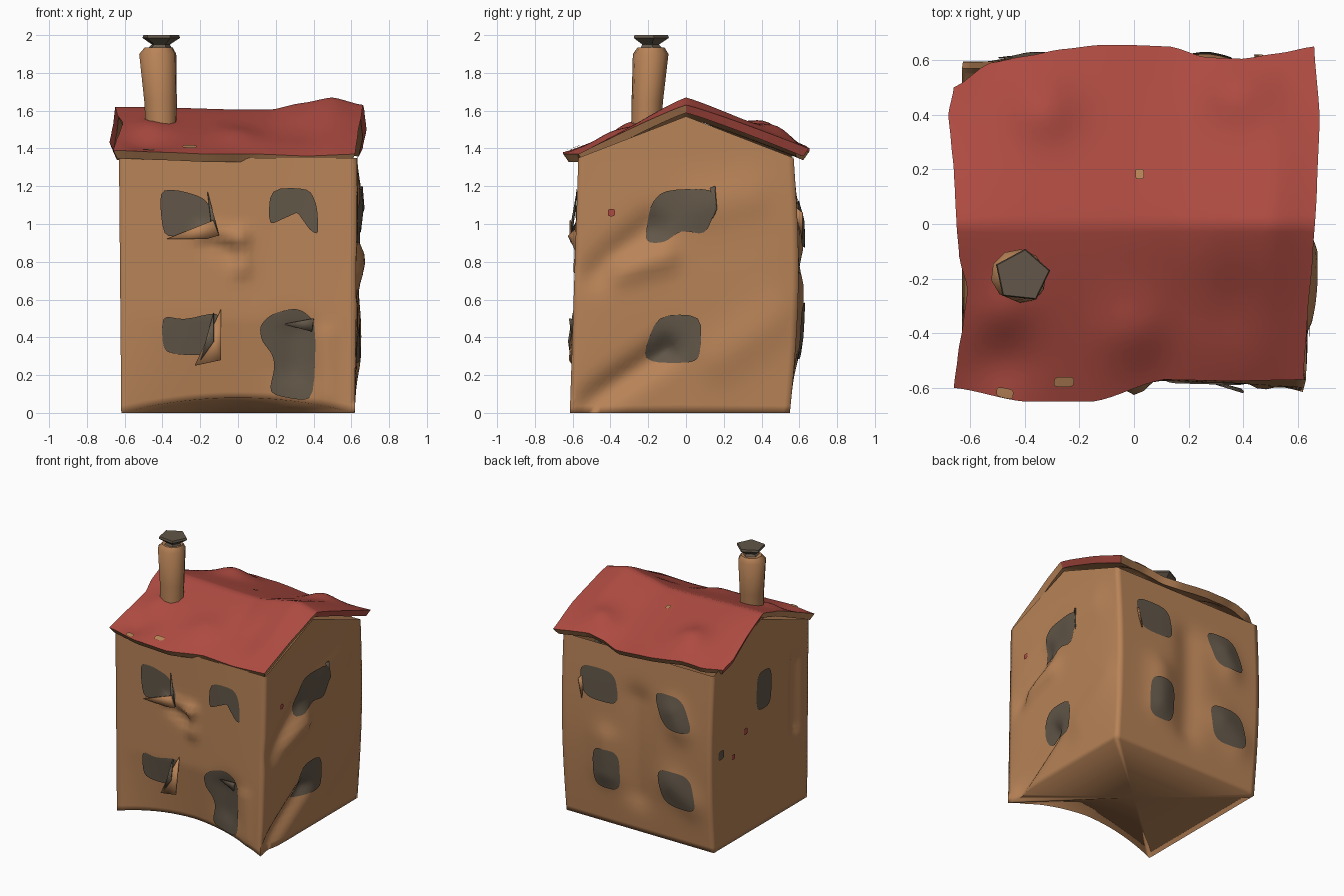
import bpy, bmesh, math
from mathutils import Vector

old = bpy.data.objects.get("Cube")
if old:
    bpy.data.objects.remove(old, do_unlink=True)


def material(name, rgb):
    m = bpy.data.materials.new(name)
    m.use_nodes = True
    m.diffuse_color = (*rgb, 1)
    m.node_tree.nodes["Principled BSDF"].inputs["Base Color"].default_value = (*rgb, 1)
    return m


TAN = material("tan_clay", (0.48, 0.228, 0.096))
RED = material("red_tile", (0.42, 0.07, 0.053))
GREY = material("dark_grey", (0.122, 0.094, 0.065))


def finish(name, bm, mats, angle=50):
    bmesh.ops.remove_doubles(bm, verts=bm.verts, dist=0.0005)
    bmesh.ops.recalc_face_normals(bm, faces=bm.faces)
    me = bpy.data.meshes.new(name)
    bm.to_mesh(me)
    bm.free()
    for m in mats:
        me.materials.append(m)
    ob = bpy.data.objects.new(name, me)
    bpy.context.collection.objects.link(ob)
    bpy.ops.object.select_all(action='DESELECT')
    bpy.context.view_layer.objects.active = ob
    ob.select_set(True)
    bpy.ops.object.shade_smooth_by_angle(angle=math.radians(angle))
    return ob


def blend(values, t):
    """Smoothly read a value along a list, t in -1..1."""
    f = min(max((t + 1) / 2, 0), 1) * (len(values) - 1)
    i = min(int(f), len(values) - 2)
    k = f - i
    k = (k + k * k * (3 - 2 * k)) / 2
    return values[i] * (1 - k) + values[i + 1] * k


def grid(bm, func, nu, nv, mat=0):
    vs = [[bm.verts.new(func(-1 + 2 * i / nu, -1 + 2 * j / nv)) for j in range(nv + 1)]
          for i in range(nu + 1)]
    for i in range(nu):
        for j in range(nv):
            f = bm.faces.new((vs[i][j], vs[i + 1][j], vs[i + 1][j + 1], vs[i][j + 1]))
            f.material_index = mat
    return vs


# Walls: slightly bulging planes with folds (u0, z0, u1, z1, radius, depth)
EAVE = 1.35
FOLDS = {
    "front": [(-.18, .96, .01, .93, .04, .03), (.01, .93, .02, .76, .04, .03),
              (-.14, .9, -.03, .84, .05, -.03), (.46, .05, .45, .4, .05, .025),
              (.3, .2, .3, .4, .1, -.03)],
    "right": [(-.5, .74, -.2, .98, .08, -.045), (-.35, .76, -.12, .82, .07, .035),
              (-.5, .06, -.1, .33, .07, -.06), (.2, .3, .5, .5, .12, .02),
              (.1, 1.1, .35, 1.15, .12, .02)],
    "back": [(.25, .65, .25, .4, .1, .03), (-.3, .45, -.45, .35, .12, .03),
             (0, .3, 0, 1, .1, -.03), (-.3, 1, -.35, .9, .1, .03)],
    "left": [(-.45, .6, -.45, 1.1, .06, -.04)],
}


def wall_point(side, u, z, off=0.0):
    fade = max(0, 1 - (u / .6) ** 6)
    d = off
    for u0, z0, u1, z1, r, depth in FOLDS[side]:
        a, b, p = Vector((u0, z0)), Vector((u1, z1)), Vector((u, z))
        k = min(max((p - a).dot(b - a) / (b - a).length_squared, 0), 1)
        d += depth * fade * math.exp(-((p - a - (b - a) * k).length / r) ** 2)
    h = min(z / EAVE, 1)
    belly = math.sin(math.pi * h)
    if side in ("front", "back"):
        x = u * (1.03 + .02 * h)
        if side == "back":
            return Vector((x, .55 + .02 * h + .035 * belly + d, z))
        low = max(0, 1 - z / .5) * (1 - (u / .6) ** 2)
        y = -.57 - .045 * (1 - h) * max(u / .6, 0)
        return Vector((x, y + .06 * low - d, z + .08 * low))
    # side walls meet the front and back walls at the corners
    right = side == "right"
    f = -.57 - (.045 * (1 - h) if right else 0)
    b = .55 + .02 * h + .035 * belly
    y = f + (b - f) * (u + .6) / 1.2
    x = .6 * (1.03 + .02 * h) + d
    return Vector((x + fade * .015 * belly, y, z)) if right else Vector((-x, y, z))


def wall_grid(side):
    gable = side in ("left", "right")

    def func(a, b):
        u = .6 * a
        top = EAVE + (.22 * (1 - abs(a)) if gable else 0)
        return wall_point(side, u, (b + 1) / 2 * top)
    return func


bm = bmesh.new()
loops = {s: [col[0] for col in grid(bm, wall_grid(s), 36, 36)] for s in FOLDS}
rim = loops["front"] + loops["right"][1:] + loops["back"][-2::-1] + loops["left"][-2:0:-1]
centre = bm.verts.new((0, 0, 0))
for p, q in zip(rim, rim[1:] + rim[:1]):
    bm.faces.new((p, q, centre))
finish("house_walls", bm, [TAN], 110)

# Roof: sagging gable sheet with a tan fascia and soffit
BUMPS = [(-.33, .43, .12, .06), (.38, .5, .12, .06), (-.5, -.52, .13, -.04),
         (-.48, -.32, .1, .03), (.35, -.3, .15, -.02), (0, -.4, .12, .03)]


def roof_point(s, t, off=0.0):
    front = blend([-.6, -.65, -.65, -.57, -.575, -.57], s)
    back = blend([.5, .59, .615, .64, .655, .655, .65, .61, .605, .625, .65], s)
    x0 = blend([-.66, -.645, -.625, -.61, -.64, -.65, -.655, -.66, -.67, -.68, -.66], t)
    x1 = blend([.62, .635, .655, .67, .68, .66], t)
    x = x0 + (x1 - x0) * (s + 1) / 2
    y = -front * t if t < 0 else back * t
    ridge = blend([1.62, 1.62, 1.615, 1.61, 1.605, 1.605, 1.64, 1.67, 1.63], s)
    eave = blend([1.39, 1.38, 1.37, 1.37, 1.36, 1.37] if t < 0
                 else [1.38, 1.42, 1.4, 1.38, 1.42, 1.4], s)
    z = eave + (ridge - eave) * (1 - abs(t) ** 1.1)
    inner = (1 - t ** 8) * (1 - s ** 8)
    for bx, by, r, h in BUMPS:
        z += inner * h * math.exp(-((x - bx) ** 2 + (y - by) ** 2) / r ** 2)
    return Vector((x, y, z + off))


def soffit_point(s, t):
    p = roof_point(s, t)
    return Vector((p.x * .97, p.y * .955, p.z - .042))


bm = bmesh.new()
N = 40
top = grid(bm, roof_point, N, N, 0)
under = grid(bm, soffit_point, N, N, 1)


def border(vs):
    return ([vs[i][0] for i in range(N)] + [vs[N][j] for j in range(N)]
            + [vs[i][N] for i in range(N, 0, -1)] + [vs[0][j] for j in range(N, 0, -1)])


# the red runs over the rear half of both gable edges
a, b = border(top), border(under)
for i in range(len(a)):
    k = (i + 1) % len(a)
    red = 1.5 * N <= i < 2 * N or 3 * N <= i < 3.5 * N
    bm.faces.new((a[i], a[k], b[k], b[i])).material_index = 0 if red else 1
finish("roof", bm, [RED, TAN], 40)


# Painted openings and spots: thin patches that follow a surface
def patch(name, surface, pts, mat):
    bm = bmesh.new()
    outline = []
    for i, p in enumerate(pts):
        q = Vector(pts[(i + 1) % len(pts)])
        outline += [Vector(p).lerp(q, k / 4) for k in range(4)]
    n = len(outline)
    # soften the corners
    for _ in range(2):
        outline = [(outline[i - 1] + outline[i] * 2 + outline[(i + 1) % n]) / 4 for i in range(n)]
    mid = sum(outline, Vector((0, 0))) / n
    prev = None
    for step in range(7):
        ring = [bm.verts.new(surface(*mid.lerp(p, max(step, .05) / 6), .008)) for p in outline]
        if prev is None:
            bm.faces.new(ring)
        else:
            for i in range(n):
                bm.faces.new((prev[i], prev[(i + 1) % n], ring[(i + 1) % n], ring[i]))
        prev = ring
    finish(name, bm, [mat])


def on_wall(side):
    return lambda u, z, off: wall_point(side, u, z, off)


def blob(u, z, w, h, skew=0.0, n=8):
    """Rounded, slightly skewed four-sided outline."""
    pts = []
    for i in range(n):
        c, s = math.cos(math.tau * (i + .5) / n), math.sin(math.tau * (i + .5) / n)
        c, s = (math.copysign(abs(v) ** .5, v) for v in (c, s))
        pts.append((u + w / 2 * c + skew * s, z + h / 2 * s))
    return pts


patch("front_upper_window_a", on_wall("front"),
      [(-.4, 1.18), (-.3, 1.18), (-.17, 1.14), (-.12, 1.05), (-.1, .94), (-.28, .94), (-.38, .93)], GREY)
patch("front_upper_window_b", on_wall("front"),
      [(.16, 1.19), (.36, 1.19), (.4, 1.1), (.41, .94), (.36, .97), (.31, 1.06), (.25, 1.06), (.155, .98)], GREY)
patch("front_lower_window", on_wall("front"),
      [(-.39, .52), (-.28, .49), (-.09, .54), (-.1, .4), (-.16, .27), (-.3, .28), (-.385, .31)], GREY)
patch("front_door", on_wall("front"),
      [(.11, .45), (.16, .52), (.3, .56), (.4, .49), (.39, .03), (.3, .01), (.155, .03), (.19, .2),
       (.175, .28), (.12, .36)], GREY)
patch("right_upper_window", on_wall("right"),
      [(-.2, 1.1), (-.13, 1.18), (.15, 1.19), (.16, 1.08), (.1, .94), (-.03, .97), (-.12, .9), (-.23, .9)], GREY)
patch("right_lower_window", on_wall("right"),
      [(-.15, .52), (.09, .52), (.09, .3), (.05, .265), (-.15, .265), (-.22, .3)], GREY)
patch("left_window", on_wall("left"), blob(-.04, 1.03, .19, .3), GREY)
for i, args in enumerate([(.3, 1.05, .3, .25, .02), (-.3, 1.0, .25, .26, .05),
                          (.24, .43, .22, .32, 0), (-.33, .42, .29, .28, .03)]):
    patch(f"back_window_{i}", on_wall("back"), blob(*args), GREY)
for i, (side, u, z, w, m) in enumerate([("left", .18, .79, .05, RED), ("left", .33, .65, .04, RED),
                                        ("left", .48, .72, .07, GREY), ("right", -.41, 1.06, .04, RED)]):
    patch(f"wall_spot_{i}", on_wall(side), blob(u, z, w, w), m)
for i, (s, t, w) in enumerate([(.02, .28, .05), (-.38, -.89, .12), (-.71, -.97, .1)]):
    patch(f"roof_spot_{i}", roof_point, blob(s, t, w, .06), TAN)


# Crumpled flaps hanging off some openings
def flap(name, pts, mat):
    bm = bmesh.new()
    bm.faces.new([bm.verts.new(p) for p in pts])
    ob = finish(name, bm, [mat])
    ob.modifiers.new("thickness", 'SOLIDIFY').thickness = .008


flap("upper_sill_flap", [(-.38, -.58, .92), (-.13, -.61, 1.02), (-.1, -.61, .94), (-.17, -.6, .92)], TAN)
flap("upper_side_flap", [(-.16, -.58, 1.17), (-.1, -.61, .94), (-.14, -.61, 1.0)], GREY)
flap("lower_side_flap", [(-.09, -.58, .55), (-.09, -.62, .28), (-.23, -.6, .25), (-.15, -.61, .42)], TAN)
flap("lower_inner_flap", [(-.13, -.6, .53), (-.13, -.625, .38), (-.2, -.61, .28)], GREY)
flap("door_lintel_flap", [(.24, -.57, .47), (.4, -.62, .5), (.39, -.61, .43)], GREY)
flap("right_window_flap", [(.63, .1, 1.18), (.66, .15, 1.2), (.67, .16, 1.08), (.64, .13, 1.0)], GREY)
flap("back_window_flap", [(.45, .57, 1.1), (.47, .62, 1.06), (.44, .62, .92)], TAN)


# Chimney and cap: stacked rings
def stack(name, rings, sides, mat, angle):
    bm = bmesh.new()
    prev = None
    for cx, cy, z, r in rings:
        ring = [bm.verts.new((cx + r * math.cos(math.tau * i / sides + .2),
                              cy + .95 * r * math.sin(math.tau * i / sides + .2), z))
                for i in range(sides)]
        if prev:
            for i in range(sides):
                k = (i + 1) % sides
                bm.faces.new((prev[i], prev[k], ring[k], ring[i]))
        prev = ring
    bm.faces.new(prev)
    finish(name, bm, [mat], angle)


stack("chimney", [(-.405, -.215, 1.4, .08), (-.41, -.205, 1.65, .088),
                  (-.425, -.187, 1.9, .1), (-.42, -.185, 1.935, .075)], 10, TAN, 45)
stack("chimney_cap", [(-.42, -.185, 1.915, .08), (-.41, -.19, 1.95, .05),
                      (-.41, -.19, 1.985, .105), (-.41, -.19, 2.0, .1)], 5, GREY, 20)
